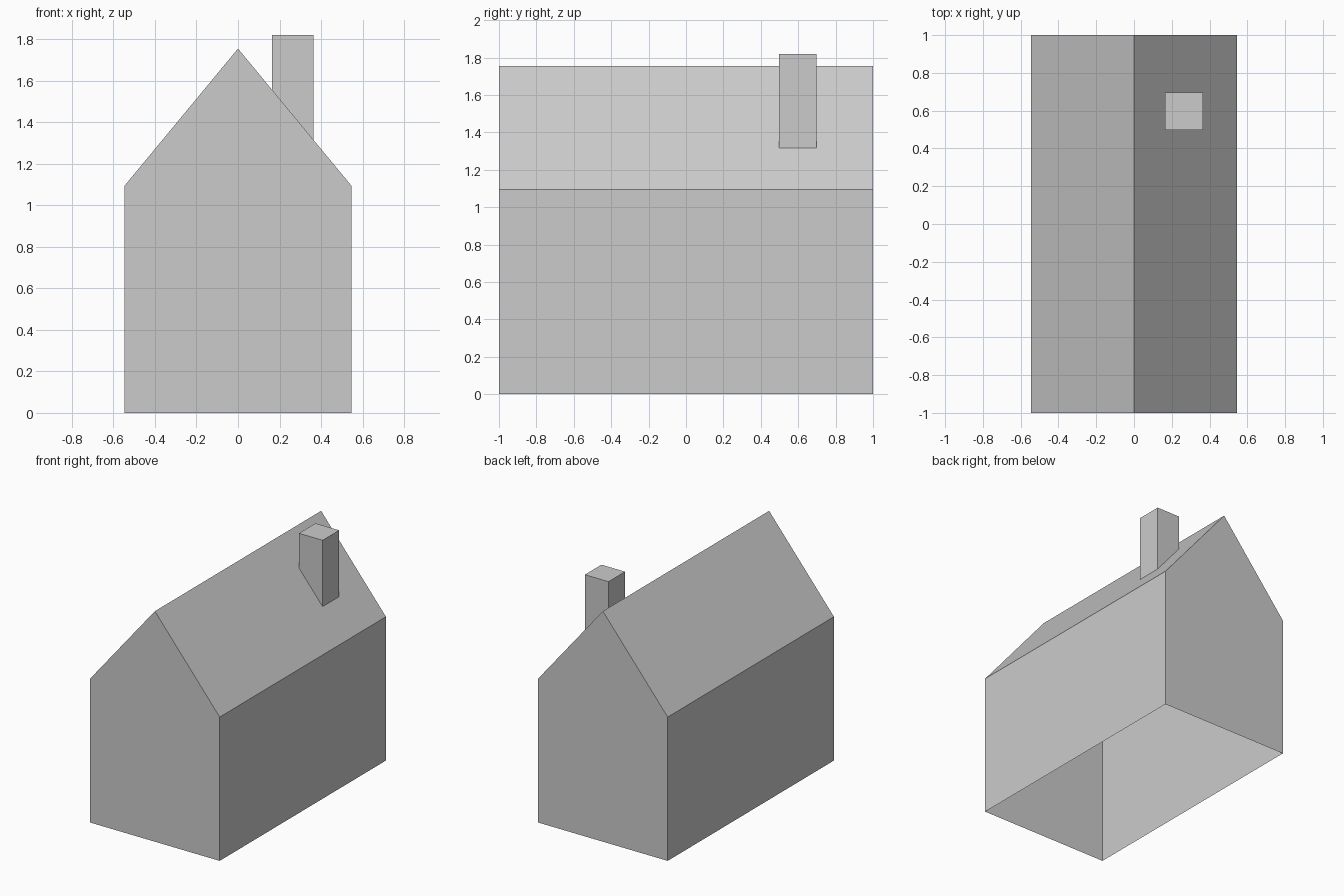
import bpy, bmesh

if "Cube" in bpy.data.objects:
    bpy.data.objects.remove(bpy.data.objects["Cube"])

HALF_W, EAVE, RIDGE = 0.546, 1.095, 1.755


def roof_z(x):
    return RIDGE - (RIDGE - EAVE) * abs(x) / HALF_W


def finish(name, bm):
    mesh = bpy.data.meshes.new(name)
    bm.to_mesh(mesh)
    bm.free()
    obj = bpy.data.objects.new(name, mesh)
    bpy.context.collection.objects.link(obj)


# House shell: gable profile extruded front to back, open underneath
bm = bmesh.new()
profile = [(-HALF_W, 0), (HALF_W, 0), (HALF_W, EAVE), (0, RIDGE), (-HALF_W, EAVE)]
front = [bm.verts.new((x, -1, z)) for x, z in profile]
back = [bm.verts.new((x, 1, z)) for x, z in profile]
bm.faces.new(front)
bm.faces.new(back[::-1])
for i in range(1, 5):
    j = (i + 1) % 5
    bm.faces.new((front[j], front[i], back[i], back[j]))
finish("house_shell", bm)

# Chimney: square stack whose open base follows the roof slope
bm = bmesh.new()
x0, x1, y0, y1, top_z = 0.165, 0.364, 0.498, 0.697, 1.82
corners = [(x0, y0), (x1, y0), (x1, y1), (x0, y1)]
base = [bm.verts.new((x, y, roof_z(x))) for x, y in corners]
top = [bm.verts.new((x, y, top_z)) for x, y in corners]
bm.faces.new(top)
for i in range(4):
    j = (i + 1) % 4
    bm.faces.new((base[i], base[j], top[j], top[i]))
finish("chimney", bm)
